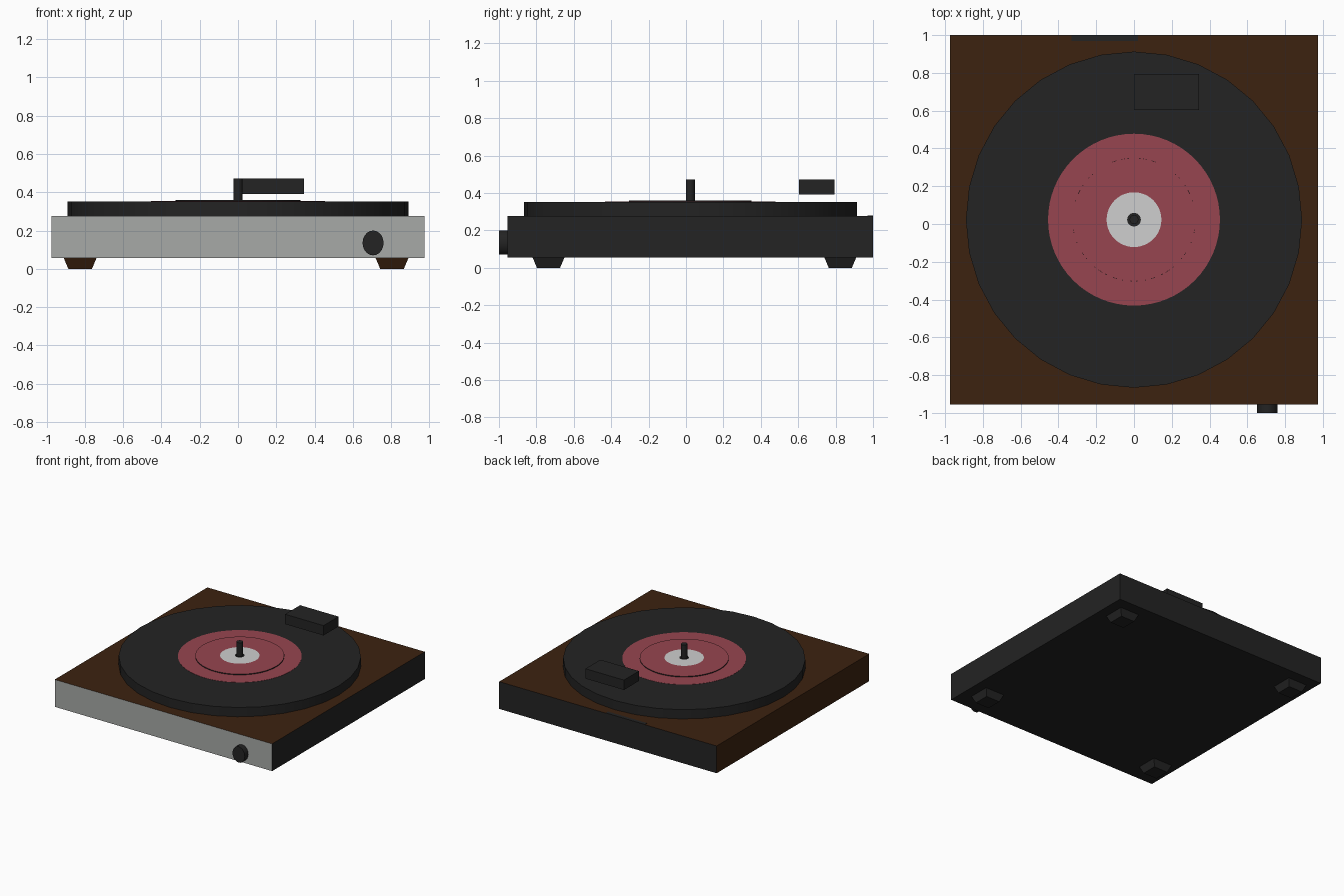
import bpy, bmesh, math
from mathutils import Matrix, Vector

cube = bpy.data.objects.get("Cube")
if cube:
    bpy.data.objects.remove(cube, do_unlink=True)


def material(name, r, g, b):
    m = bpy.data.materials.new(name)
    m.use_nodes = True
    m.diffuse_color = (r, g, b, 1)
    m.node_tree.nodes["Principled BSDF"].inputs["Base Color"].default_value = (r, g, b, 1)
    return m


BLACK = material("black", 0.017, 0.017, 0.017)
WOOD = material("dark wood", 0.046, 0.016, 0.005)
GREY = material("light grey", 0.39, 0.4, 0.39)
RED = material("label red", 0.31, 0.06, 0.08)
WHITE = material("label white", 0.62, 0.62, 0.62)


def finish(name, bm, mats, smooth=False):
    bmesh.ops.recalc_face_normals(bm, faces=bm.faces)
    mesh = bpy.data.meshes.new(name)
    bm.to_mesh(mesh)
    bm.free()
    for m in mats:
        mesh.materials.append(m)
    if smooth:
        for p in mesh.polygons:
            p.use_smooth = True
        mesh.set_sharp_from_angle(angle=math.radians(35))
    obj = bpy.data.objects.new(name, mesh)
    bpy.context.collection.objects.link(obj)
    return obj


def box(name, low, high, mats, rule=None, taper=1.0):
    """Box between two corners; taper scales the bottom, rule picks a material by normal."""
    low, high = Vector(low), Vector(high)
    bm = bmesh.new()
    bmesh.ops.create_cube(bm, size=1)
    for v in bm.verts:
        if v.co.z < 0:
            v.co.x *= taper
            v.co.y *= taper
        v.co = (low + high) / 2 + v.co * (high - low)
    bm.normal_update()
    if rule:
        for f in bm.faces:
            f.material_index = rule(f.normal)
    return finish(name, bm, mats)


def lathe(name, profile, bands, mats, sides, centre):
    """Turn (radius, z) points about z; bands gives the material of each step."""
    bm = bmesh.new()
    rings = []
    for r, z in profile:
        if r == 0:
            rings.append([bm.verts.new((0, 0, z))] * sides)
        else:
            rings.append([bm.verts.new((r * math.cos(a), r * math.sin(a), z))
                          for a in (math.tau * i / sides for i in range(sides))])
    for low, high, band in zip(rings, rings[1:], bands):
        for i in range(sides):
            j = (i + 1) % sides
            corners = list(dict.fromkeys((low[i], low[j], high[j], high[i])))
            bm.faces.new(corners).material_index = band
    obj = finish(name, bm, mats, smooth=True)
    obj.location = centre
    return obj


# Plinth: wooden top and left side, grey front, black elsewhere
def plinth_rule(n):
    if n.y < -0.5:
        return 2
    return 1 if n.z > 0.5 or n.x < -0.5 else 0


box("plinth", (-0.975, -0.955, 0.056), (0.975, 1, 0.277), [BLACK, WOOD, GREY], plinth_rule)
box("rear_dark_strip", (-0.33, 0.97, 0.277), (0.02, 1, 0.279), [BLACK])

# Tapered feet, wooden on the front and left faces
for side, x in (("right", -0.825), ("left", 0.805)):
    for end, y in (("front", -0.735), ("back", 0.825)):
        box(f"{end}_{side}_foot", (x - 0.086, y - 0.086, 0), (x + 0.086, y + 0.086, 0.057),
            [BLACK, WOOD], lambda n: int(n.y < -0.5 or n.x < -0.5), taper=0.72)

# Platter, painted label, raised disc and spindle share one axis
axis = (0, 0.023, 0)
lathe("platter", [(0, 0.277), (0.89, 0.277), (0.89, 0.352), (0, 0.352)],
      [0, 0, 0], [BLACK], 32, axis)
lathe("label_ring", [(0.327, 0.352), (0.455, 0.352), (0.455, 0.3535), (0.327, 0.3535)],
      [0, 0, 0], [RED], 64, axis)
lathe("label_disc", [(0.327, 0.352), (0.327, 0.36), (0.145, 0.36), (0.036, 0.36), (0, 0.36)],
      [0, 1, 2, 0], [BLACK, RED, WHITE], 48, axis)
lathe("spindle", [(0.024, 0.36), (0.024, 0.472), (0, 0.472)], [0, 0], [BLACK], 12, axis)

# Floating cartridge block
box("cartridge_block", (0, 0.603, 0.392), (0.345, 0.795, 0.472), [BLACK])

# Oval knob on the front
knob = lathe("front_knob", [(0.055, 0), (0.055, 0.045), (0, 0.045)], [0, 0], [BLACK], 20,
             (0.706, -0.955, 0.135))
knob.data.transform(Matrix.Rotation(math.radians(90), 4, "X") @ Matrix.Diagonal((1, 1.18, 1, 1)))
